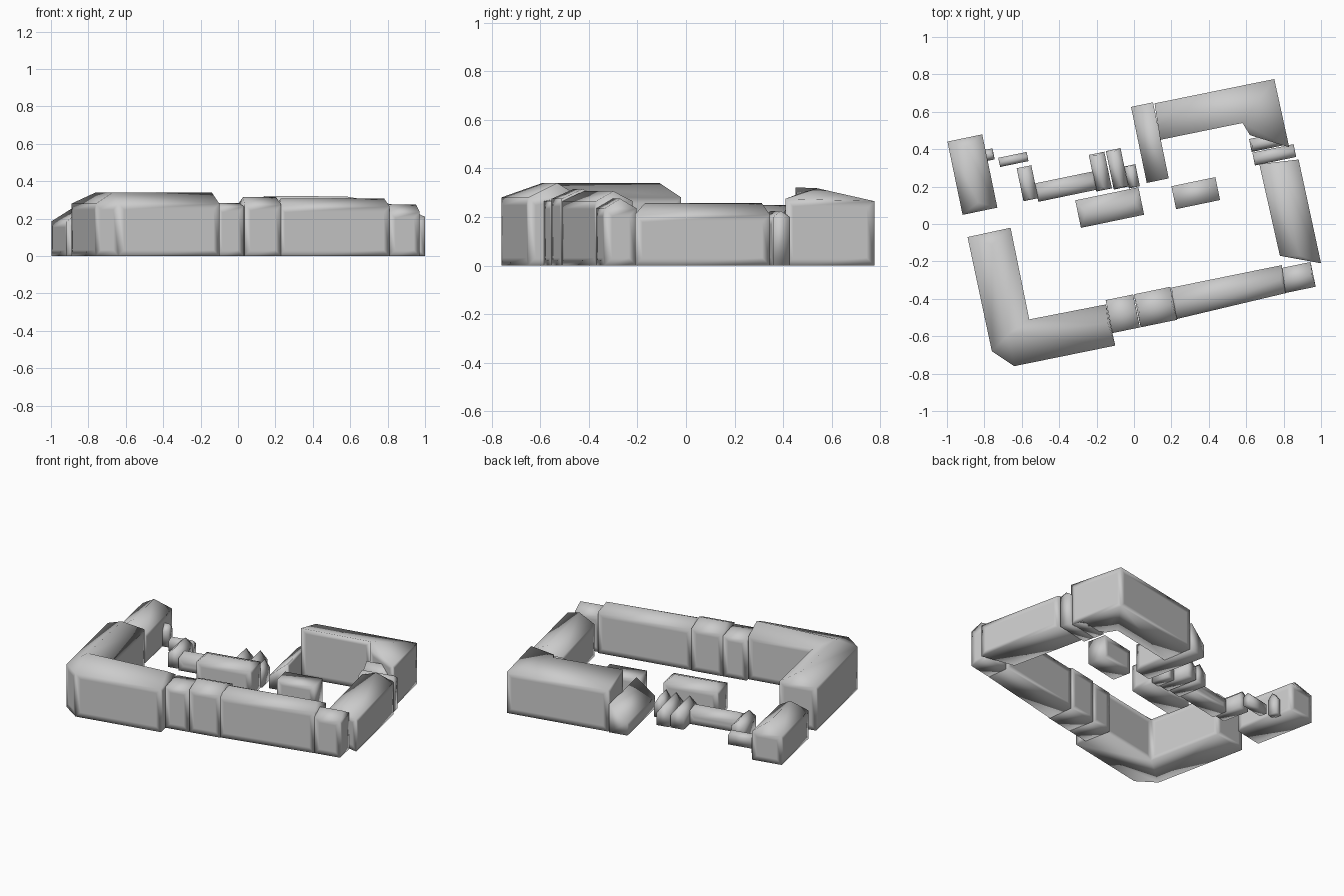
import bpy, bmesh, math
from mathutils import Vector

if "Cube" in bpy.data.objects:
    bpy.data.objects.remove(bpy.data.objects["Cube"])

TILT = math.radians(11.7)   # the whole block is turned by this angle

grey = bpy.data.materials.new("plain grey")
grey.use_nodes = True
grey.diffuse_color = (0.6, 0.6, 0.6, 1)
grey.node_tree.nodes["Principled BSDF"].inputs["Base Color"].default_value = grey.diffuse_color


def solid(name, foot, eaves, ridge, roof):
    """Walls over a footprint, closed by roof faces over eave and ridge points."""
    bm = bmesh.new()
    low = [bm.verts.new((x, y, 0)) for x, y in foot]
    top = [bm.verts.new((x, y, z)) for (x, y), z in zip(foot, eaves)]
    top += [bm.verts.new(p) for p in ridge]
    count = len(foot)
    bm.faces.new(low)
    walls = []
    for i in range(count):
        j = (i + 1) % count
        walls.append(bm.faces.new((low[i], low[j], top[j], top[i])))
    for face in roof:
        bm.faces.new([top[i] for i in face])
    bmesh.ops.recalc_face_normals(bm, faces=bm.faces[:])
    # flat centre on each large wall, so that only its rim is shaded softly
    broad = [f for f in walls if f.calc_area() > 0.025]
    if broad:
        bmesh.ops.inset_individual(bm, faces=broad, thickness=0.045)
    mesh = bpy.data.meshes.new(name)
    bm.to_mesh(mesh)
    bm.free()
    mesh.materials.append(grey)
    for poly in mesh.polygons:
        poly.use_smooth = True
    bpy.context.collection.objects.link(bpy.data.objects.new(name, mesh))


def ridged(name, foot, eave, ridge, hip):
    """Four-sided house; the ridge joins the first and third sides, pulled in by hip."""
    a, b, c, d = [Vector(p) for p in foot]
    start, end = (a + b) / 2, (c + d) / 2
    line = [(*start.lerp(end, t), ridge) for t in (hip, 1 - hip)]
    solid(name, foot, [eave] * 4, line,
          [(0, 1, 4), (1, 2, 5, 4), (2, 3, 5), (3, 0, 4, 5)])


def corners(centre, width, depth):
    """Turned rectangle, starting at its west side and going round."""
    u = Vector((math.cos(TILT), math.sin(TILT))) * width / 2
    v = Vector((-math.sin(TILT), math.cos(TILT))) * depth / 2
    c = Vector(centre)
    return [tuple(p) for p in (c - u + v, c - u - v, c + u - v, c + u + v)]


def house(name, centre, width, depth, eave, ridge, hip=0.05, along="x"):
    foot = corners(centre, width, depth)
    if along == "y":
        foot = foot[1:] + foot[:1]
    ridged(name, foot, eave, ridge, hip)


def shed(name, centre, width, depth, west, east):
    """Lean-to with a single roof slope."""
    solid(name, corners(centre, width, depth), [west, west, east, east], [], [(0, 1, 2, 3)])


# Large corner building in the front right, with a bent hipped roof
solid("front_corner_building",
      [(-.89, -.07), (-.66, -.02), (-.56, -.51), (-.15, -.43),
       (-.10, -.65), (-.64, -.76), (-.76, -.68)],
      [.28] * 7,
      [(-.76, -.11, .34), (-.67, -.59, .34), (-.14, -.53, .34)],
      [(0, 1, 7), (1, 2, 8, 7), (2, 3, 9, 8), (3, 4, 9),
       (4, 5, 8, 9), (5, 6, 8), (6, 0, 7, 8)])

# Front row
house("front_link_house", (-.06, -.48), .15, .18, .265, .282)
house("front_middle_house", (.115, -.444), .2, .18, .275, .315)
ridged("front_long_house", [(.2, -.34), (.22, -.51), (.81, -.37), (.79, -.22)], .265, .306, .03)
house("front_end_house", (.877, -.286), .165, .135, .235, .275, 0.04)

# Side row
ridged("side_long_house", [(.88, .345), (.67, .32), (.78, -.17), (1, -.21)], .21, .257, .04)
house("side_link_house", (.75, .37), .225, .07, .2, .225)
house("side_small_house", (.72, .44), .2, .07, .19, .25)

# Back corner building: tall court wall, roof falling to the street
solid("back_corner_building",
      [(.11, .645), (.14, .45), (.58, .54), (.62, .475), (.83, .41), (.75, .775)],
      [.268, .322, .318, .3, .275, .265], [],
      [(0, 1, 2, 5), (2, 3, 4), (2, 4, 5)])
shed("back_lean_to", (.085, .435), .12, .415, .08, .18)

# Court buildings
shed("court_shed", (.33, .165), .24, .125, .15, .15)
house("court_house", (-.13, .088), .345, .15, .17, .2, 0.12)
for side, centre, width, depth in (("right", (-.18, .28), .085, .2),
                                   ("middle", (-.09, .295), .08, .21),
                                   ("left", (-.01, .255), .06, .12)):
    house("court_annex_" + side, centre, width, depth, .08, .135, 0.05, "y")
house("court_row", (-.365, .2), .32, .1, .08, .11)
house("court_cross_wing", (-.57, .218), .08, .18, .09, .125, 0.05, "y")
house("court_hut", (-.645, .345), .155, .05, .06, .085)

# Separate house in the back right
house("back_side_house", (-.864, .264), .19, .4, .185, .25, 0.12, "y")
house("back_side_porch", (-.775, .37), .05, .06, .1, .14)
